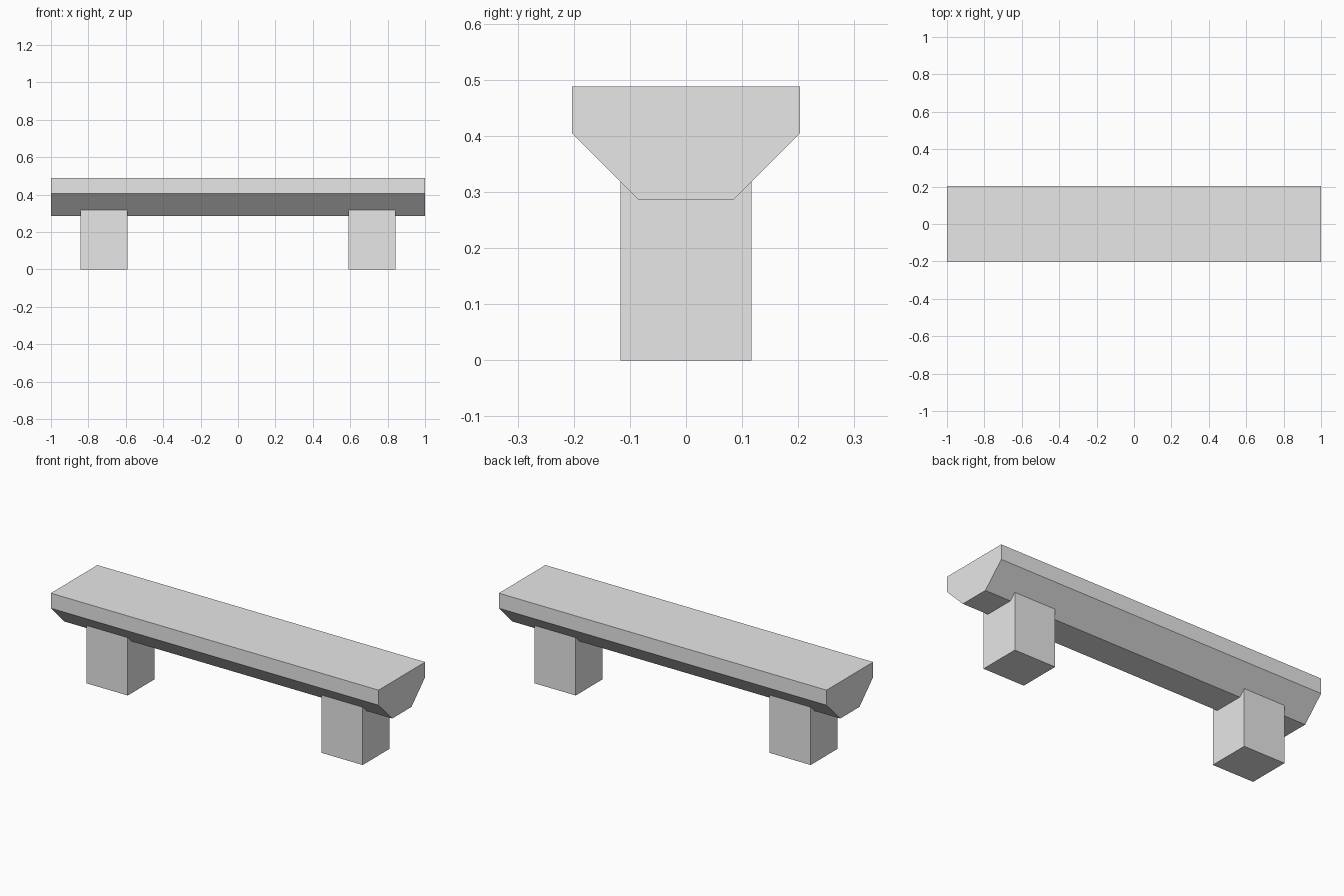
import bpy
import bmesh

cube = bpy.data.objects.get("Cube")
if cube:
    bpy.data.objects.remove(cube, do_unlink=True)

stone = bpy.data.materials.new("grey_stone")
stone.use_nodes = True
colour = (0.8, 0.8, 0.8, 1.0)
stone.diffuse_color = colour
stone.node_tree.nodes["Principled BSDF"].inputs["Base Color"].default_value = colour


def extrude_along_x(name, profile, x0, x1):
    """Solid prism: a (y, z) profile swept from x0 to x1."""
    bm = bmesh.new()
    face = bm.faces.new([bm.verts.new((x0, y, z)) for y, z in profile])
    result = bmesh.ops.extrude_face_region(bm, geom=[face], use_keep_orig=True)
    moved = [v for v in result["geom"] if isinstance(v, bmesh.types.BMVert)]
    bmesh.ops.translate(bm, verts=moved, vec=(x1 - x0, 0, 0))
    bmesh.ops.recalc_face_normals(bm, faces=bm.faces)
    mesh = bpy.data.meshes.new(name)
    bm.to_mesh(mesh)
    bm.free()
    mesh.materials.append(stone)
    obj = bpy.data.objects.new(name, mesh)
    bpy.context.collection.objects.link(obj)
    return obj


# Seat slab with chamfered underside
half = [(0.084, 0.286), (0.203, 0.405), (0.203, 0.488)]
seat_profile = half + [(-y, z) for y, z in reversed(half)]
extrude_along_x("seat", seat_profile, -1.0, 1.0)

# Block legs, their tops sunk into the seat
leg_profile = [(-0.117, 0), (0.117, 0), (0.117, 0.32), (-0.117, 0.32)]
for side, centre in (("left", 0.717), ("right", -0.717)):
    extrude_along_x(side + "_leg", leg_profile, centre - 0.126, centre + 0.126)
